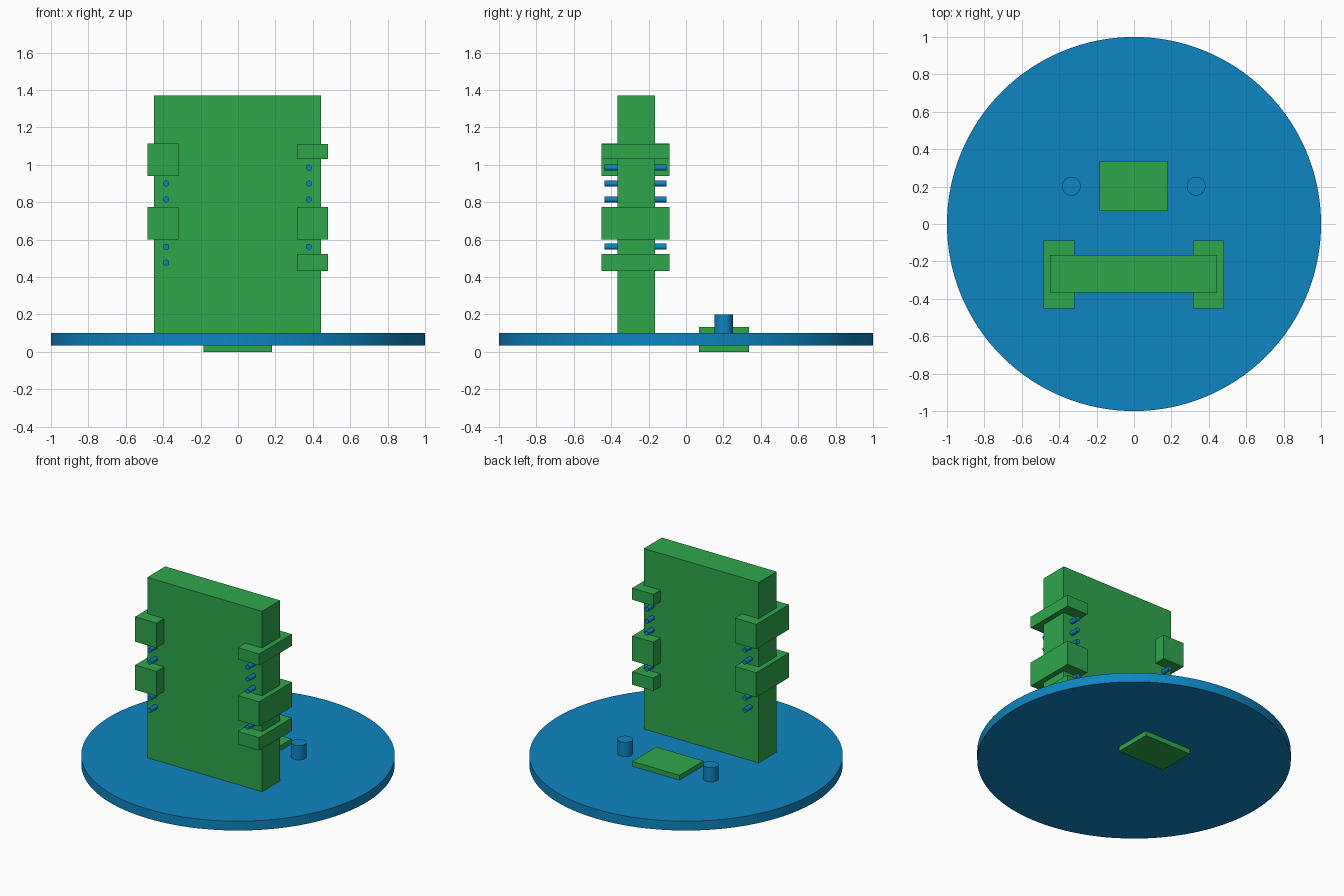
import bpy, math

if "Cube" in bpy.data.objects:
    bpy.data.objects.remove(bpy.data.objects["Cube"])


def material(name, rgb):
    m = bpy.data.materials.new(name)
    m.diffuse_color = (*rgb, 1)
    m.use_nodes = True
    m.node_tree.nodes["Principled BSDF"].inputs["Base Color"].default_value = m.diffuse_color
    return m


GREEN = material("leaf green", (0.027, 0.387, 0.070))
BLUE = material("bright blue", (0.004, 0.238, 0.533))


def box(name, x, y, z):
    """Box from (min, max) ranges on each axis."""
    bpy.ops.mesh.primitive_cube_add(size=1, location=[sum(r) / 2 for r in (x, y, z)])
    o = bpy.context.object
    o.name = name
    o.scale = [r[1] - r[0] for r in (x, y, z)]
    bpy.ops.object.transform_apply(location=False, rotation=False, scale=True)
    o.data.materials.append(GREEN)


def cylinder(name, radius, length, centre, sides, along_y=False):
    bpy.ops.mesh.primitive_cylinder_add(
        vertices=sides, radius=radius, depth=length, location=centre,
        rotation=(math.pi / 2 if along_y else 0, 0, 0))
    o = bpy.context.object
    o.name = name
    o.data.materials.append(BLUE)
    bpy.ops.object.shade_smooth_by_angle()


# Round base and upright panel
cylinder("base_disc", 1.0, 0.066, (0, 0, 0.067), 128)
box("upright_panel", (-0.449, 0.445), (-0.367, -0.167), (0.1, 1.37))

# Plate set through the base, with a peg on each side
box("base_plate", (-0.185, 0.183), (0.069, 0.336), (0, 0.134))
for x in (-0.335, 0.332):
    cylinder("base_peg", 0.05, 0.12, (x, 0.202, 0.14), 48)

# Blocks clamped over the panel edges
left, right = (-0.485, -0.319), (0.315, 0.481)
blocks = [(left, 0.94, 1.115), (left, 0.601, 0.775),
          (right, 1.03, 1.112), (right, 0.601, 0.775), (right, 0.432, 0.523)]
for x, low, high in blocks:
    box("edge_block", x, (-0.452, -0.088), (low, high))

# Pins through the panel between the blocks
pins = {-0.384: (0.900, 0.815, 0.562, 0.477),
        0.379: (0.985, 0.900, 0.815, 0.562)}
for x, heights in pins.items():
    for z in heights:
        cylinder("cross_pin", 0.016, 0.334, (x, -0.27, z), 24, along_y=True)
